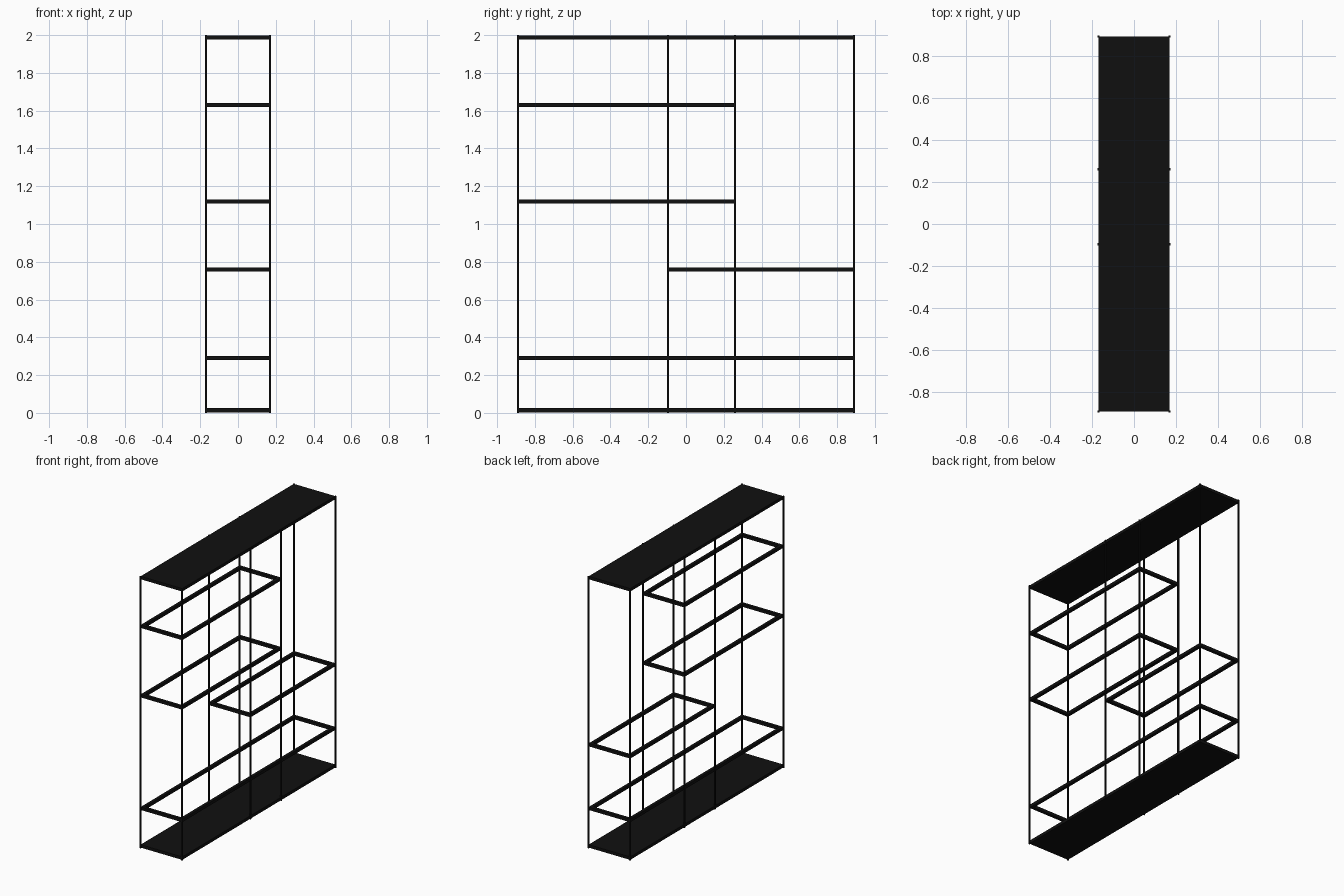
import bpy, bmesh
from mathutils import Matrix, Vector

if "Cube" in bpy.data.objects:
    bpy.data.objects.remove(bpy.data.objects["Cube"])

black = bpy.data.materials.new("black_metal")
black.diffuse_color = (0.005, 0.005, 0.005, 1)
black.use_nodes = True
black.node_tree.nodes["Principled BSDF"].inputs["Base Color"].default_value = black.diffuse_color

BAR = 0.022          # shelf bar section
POST = 0.01          # thin post section
X, Y = 0.169, 0.89   # post centre lines
Y_IN = (-0.096, 0.26)


def add_box(bm, lo, hi):
    lo, hi = Vector(lo), Vector(hi)
    m = Matrix.Translation((lo + hi) / 2) @ Matrix.Diagonal((*(hi - lo), 1))
    bmesh.ops.create_cube(bm, size=1, matrix=m)


def make(name, boxes):
    bm = bmesh.new()
    for lo, hi in boxes:
        add_box(bm, lo, hi)
    me = bpy.data.meshes.new(name)
    bm.to_mesh(me)
    bm.free()
    me.materials.append(black)
    ob = bpy.data.objects.new(name, me)
    bpy.context.collection.objects.link(ob)
    return ob


def shelf_frame(name, y0, y1, z):
    # open rectangular frame of four square bars
    z0, z1 = z - BAR / 2, z + BAR / 2
    make(name, [
        ((-X, y0, z0), (-X + BAR, y1, z1)),
        ((X - BAR, y0, z0), (X, y1, z1)),
        ((-X + BAR, y0, z0), (X - BAR, y0 + BAR, z1)),
        ((-X + BAR, y1 - BAR, z0), (X - BAR, y1, z1)),
    ])


# solid bottom and top panels
make("bottom_panel", [((-X, -Y, 0.003), (X, Y, 0.025))])
make("top_panel", [((-X, -Y, 1.977), (X, Y, 1.999))])

# open shelf frames
shelf_frame("low_shelf_frame", -Y, Y, 0.291)
shelf_frame("right_shelf_frame", Y_IN[0], Y, 0.759)
shelf_frame("middle_shelf_frame", -Y, Y_IN[1], 1.119)
shelf_frame("upper_shelf_frame", -Y, Y_IN[1], 1.63)

# pairs of thin upright posts
h = POST / 2
for i, y in enumerate((-Y, *Y_IN, Y)):
    for side, x in (("left", -X), ("right", X)):
        make(f"{side}_post_{i + 1}", [((x - h, y - h, 0), (x + h, y + h, 2))])
